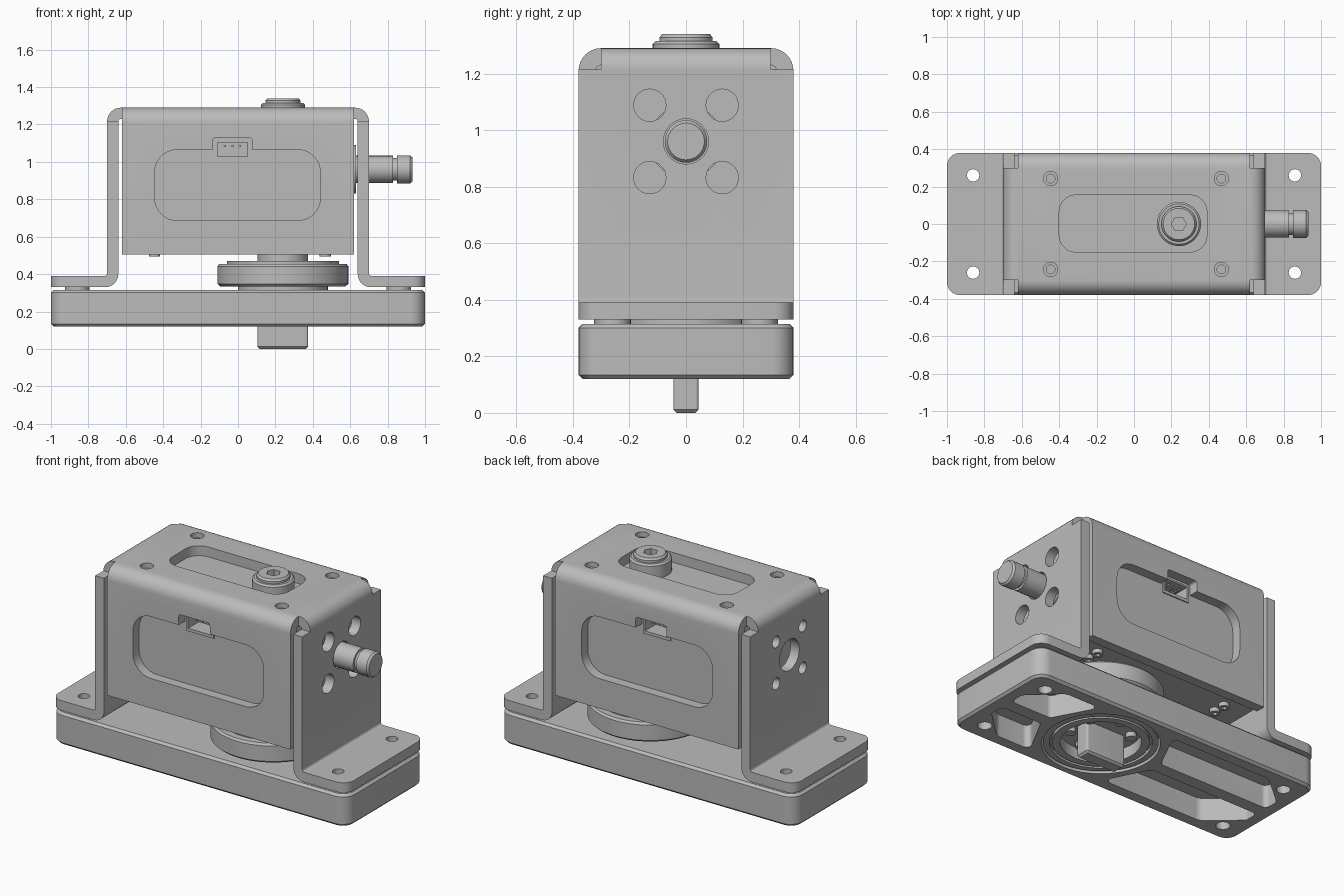
import bpy, bmesh, math
from mathutils import Vector

if "Cube" in bpy.data.objects:
    bpy.data.objects.remove(bpy.data.objects["Cube"], do_unlink=True)

# One grey metal finish for every part
metal = bpy.data.materials.new("grey metal")
metal.use_nodes = True
GREY = (0.5, 0.5, 0.5, 1)
metal.diffuse_color = GREY
metal.node_tree.nodes["Principled BSDF"].inputs["Base Color"].default_value = GREY

# In-plane coordinates (a, b) and distance t along the axis
PLACE = {"x": lambda a, b, t: Vector((t, a, b)),
         "y": lambda a, b, t: Vector((a, t, b)),
         "z": lambda a, b, t: Vector((a, b, t))}


def finish(name, bm):
    bmesh.ops.recalc_face_normals(bm, faces=bm.faces)
    mesh = bpy.data.meshes.new(name)
    bm.to_mesh(mesh)
    bm.free()
    mesh.materials.append(metal)
    obj = bpy.data.objects.new(name, mesh)
    bpy.context.collection.objects.link(obj)
    return obj


def fillet(points, steps=8):
    """Round each (a, b, radius) corner of an outline."""
    out = []
    for i, p in enumerate(points):
        c = Vector(p[:2])
        r = p[2] if len(p) > 2 else 0
        if not r:
            out.append(c)
            continue
        u = (Vector(points[i - 1][:2]) - c).normalized()
        v = (Vector(points[(i + 1) % len(points)][:2]) - c).normalized()
        half = u.angle(v) / 2
        mid = c + (u + v).normalized() * (r / math.sin(half))
        start = c + u * (r / math.tan(half)) - mid
        end = c + v * (r / math.tan(half)) - mid
        sweep = end.angle_signed(start)
        for k in range(steps + 1):
            t = sweep * k / steps
            out.append(mid + Vector((start.x * math.cos(t) - start.y * math.sin(t),
                                     start.x * math.sin(t) + start.y * math.cos(t))))
    return out


def prism(name, points, axis, lo, hi, chamfer=0):
    bm = bmesh.new()
    face = bm.faces.new([bm.verts.new(PLACE[axis](p.x, p.y, lo)) for p in fillet(points)])
    new = bmesh.ops.extrude_face_region(bm, geom=[face])["geom"]
    shift = PLACE[axis](0, 0, hi - lo)
    for v in new:
        if isinstance(v, bmesh.types.BMVert):
            v.co += shift
    if chamfer:
        rim = {e for f in bm.faces if len(f.verts) > 4 for e in f.edges}
        bmesh.ops.bevel(bm, geom=list(rim), offset=chamfer, segments=1, affect="EDGES")
    return finish(name, bm)


def rect(a0, a1, b0, b1, r=0):
    return [(a0, b0, r), (a1, b0, r), (a1, b1, r), (a0, b1, r)]


def lathe(name, profile, center, axis="z", sides=48):
    """Turn a (radius, distance) profile around an axis."""
    bm = bmesh.new()
    rings = []
    for r, t in profile:
        rings.append([bm.verts.new(PLACE[axis](center[0] + r * math.cos(k * math.tau / sides),
                                               center[1] + r * math.sin(k * math.tau / sides), t))
                      for k in range(sides)])
    for low, high in zip(rings, rings[1:]):
        for k in range(sides):
            n = (k + 1) % sides
            bm.faces.new((low[k], low[n], high[n], high[k]))
    bm.faces.new(rings[0])
    bm.faces.new(rings[-1])
    return finish(name, bm)


def disc(name, r, center, lo, hi, axis="z", sides=32):
    return lathe(name, [(r, lo), (r, hi)], center, axis, sides)


def cut(target, *cutters, mode="DIFFERENCE"):
    bpy.context.view_layer.objects.active = target
    for c in cutters:
        m = target.modifiers.new("cut", "BOOLEAN")
        m.operation, m.solver, m.object = mode, "EXACT", c
        bpy.ops.object.modifier_apply(modifier=m.name)
        bpy.data.objects.remove(c, do_unlink=True)
    return target


AXLE = 0.24        # x of the output axis
SHAFT_Z = 0.96     # height of the side shaft
CONN = -0.03       # x of the connectors
FEET = [(x, y) for x in (-0.86, 0.86) for y in (-0.26, 0.26)]
SCREWS = [(x, y) for x in (-0.446, 0.467) for y in (-0.243, 0.243)]

# Base plate with bearing bore, mounting holes and lightening pockets
base = prism("base_plate", rect(-1, 1, -0.38, 0.38, 0.08), "z", 0.12, 0.315, 0.014)
cut(base, disc("bore", 0.33, (AXLE, 0), 0, 0.28, sides=64))
cut(base, disc("hub_bore", 0.25, (AXLE, 0), 0.2, 0.4, sides=64))
for p in FEET:
    cut(base, disc("hole", 0.04, p, 0, 0.4))
for s in (-1, 1):
    long_pocket = [(-0.92, 0.04, 0.03), (-0.92, 0.13, 0.03), (-0.72, 0.3, 0.06),
                   (-0.03, 0.3, 0.03), (-0.16, 0.04, 0.03)]
    short_pocket = [(0.92, 0.04, 0.03), (0.92, 0.13, 0.03), (0.74, 0.3, 0.06),
                    (0.5, 0.3, 0.03), (0.64, 0.04, 0.03)]
    for pocket in (long_pocket, short_pocket):
        cut(base, prism("pocket", [(a, s * b, r) for a, b, r in pocket], "z", 0, 0.26))

# Bearing rings and output hub under the plate
for name, outer, inner in (("outer_bearing_ring", 0.32, 0.285), ("inner_bearing_ring", 0.27, 0.225)):
    ring = disc(name, outer, (AXLE, 0), 0.13, 0.29, sides=64)
    cut(ring, disc("ring_bore", inner, (AXLE, 0), 0, 0.4, sides=64))
disc("bearing_seal", 0.32, (AXLE, 0), 0.15, 0.28, sides=64)
cut(bpy.data.objects["bearing_seal"], disc("seal_bore", 0.225, (AXLE, 0), 0, 0.4, sides=64))
disc("output_hub", 0.24, (AXLE, 0), 0.2, 0.336, sides=64)
for k in range(6):
    a = k * math.tau / 6 + math.pi / 6
    disc("hub_bolt", 0.03, (AXLE + 0.17 * math.cos(a), 0.17 * math.sin(a)), 0.17, 0.21, sides=20)
prism("output_tab", rect(AXLE - 0.135, AXLE + 0.135, -0.045, 0.045, 0.012), "z", 0, 0.21, 0.012)

# Turntable disc between plate and body
lathe("turntable", [(0.335, 0.335), (0.35, 0.348), (0.35, 0.442), (0.34, 0.455), (0.3, 0.455),
                    (0.3, 0.47), (0.135, 0.47), (0.135, 0.53)], (AXLE, 0), sides=72)

# Foot spacers
for p in FEET:
    spacer = disc("foot_spacer", 0.065, p, 0.31, 0.335)
    cut(spacer, disc("hole", 0.033, p, 0.2, 0.5))

# Side brackets: foot, wall and the bend onto the top
for s, name in ((-1, "right"), (1, "left")):
    outline = [(1, 0.33), (0.64, 0.33, 0.07), (0.64, 1.215), (0.7, 1.215), (0.7, 0.39, 0.015), (1, 0.39)]
    wall = prism(name + "_bracket", [(s * p[0], *p[1:]) for p in outline], "y", -0.38, 0.38)
    cut(wall, prism("corner_trim", rect(-1, 1, -0.38, 0.38, 0.07), "z", 0, 2), mode="INTERSECT")
    for x, y in FEET:
        if x * s > 0:
            cut(wall, disc("hole", 0.033, (x, y), 0.2, 0.5))
    center_r, bolt_r = (0.08, 0.057) if s > 0 else (0.095, 0.035)
    lo, hi = sorted((s * 0.6, s * 0.75))
    cut(wall, disc("hole", center_r, (0, SHAFT_Z), lo, hi, "x"))
    for y in (-0.128, 0.128):
        for z in (-0.128, 0.128):
            cut(wall, disc("hole", bolt_r, (y, SHAFT_Z + z), lo, hi, "x"))
    bend = [(0.62, 1.23), (0.62, 1.29), (0.7, 1.29, 0.074), (0.7, 1.215), (0.64, 1.215), (0.64, 1.23, 0.012)]
    prism(name + "_bend", [(s * p[0], *p[1:]) for p in bend], "y", -0.3, 0.3)

# Folded cover: front, top and back sheets with windows
cover = prism("cover", [(-0.38, 0.505), (-0.38, 1.29, 0.08), (0.38, 1.29, 0.08), (0.38, 0.505),
                        (0.32, 0.505), (0.32, 1.23, 0.02), (-0.32, 1.23, 0.02), (-0.32, 0.505)],
              "x", -0.62, 0.62)
cut(cover, prism("window", rect(-0.445, 0.44, 0.687, 1.065, 0.12), "y", -1, 1),
    prism("notch", rect(CONN - 0.105, CONN + 0.105, 0.95, 1.13, 0.015), "y", -1, 1),
    prism("slot", rect(-0.4, 0.39, -0.15, 0.155, 0.09), "z", 1.1, 1.5))
for p in SCREWS:
    cut(cover, disc("hole", 0.038, p, 1.1, 1.5))

# Inner body with a connector socket on both long sides
body = prism("body", rect(-0.612, 0.612, -0.318, 0.318), "z", 0.52, 1.228)
for s in (-1, 1):
    lo, hi = sorted((s * 0.22, s * 0.36))
    prism("socket_shell", rect(CONN - 0.092, CONN + 0.092, 1.012, 1.115), "y", *sorted((s * 0.2, s * 0.325)))
    shell = bpy.context.collection.objects[-1]
    opening = rect(CONN - 0.08, CONN + 0.08, 1.03, 1.105)
    cut(shell, prism("socket_opening", opening, "y", lo, hi))
    cut(body, prism("socket_opening", opening, "y", lo, hi))
    for k in (-1, 0, 1):
        disc("connector_pin", 0.007, (CONN + 0.04 * k, 1.085), *sorted((s * 0.21, s * 0.31)), "y", 8)

# Body screws above and below
for x, y in SCREWS:
    disc("top_screw", 0.026, (x, y), 1.22, 1.265, sides=20)
    for offset in (0, 0.08):
        screw = disc("bottom_screw", 0.03, (x, y - math.copysign(offset, y)), 0.495, 0.53, sides=20)
        cut(screw, disc("socket", 0.015, (x, y - math.copysign(offset, y)), 0.4, 0.51, sides=6))

# Top bearing cap with a hex socket
cap = lathe("top_cap", [(0.118, 1.22), (0.118, 1.305), (0.108, 1.315), (0.094, 1.315),
                        (0.094, 1.328), (0.084, 1.34)], (AXLE, 0))
cut(cap, disc("hex_socket", 0.04, (AXLE, 0), 1.3, 1.4, sides=6))

# Side shaft with a retaining groove and a boss
lathe("side_shaft", [(0.13, 0.6), (0.13, 0.632), (0.073, 0.632), (0.073, 0.83), (0.06, 0.83),
                     (0.06, 0.85), (0.075, 0.85), (0.075, 0.92), (0.065, 0.932)], (0, SHAFT_Z), "x")

# Smooth curved faces, keep edges sharp
bpy.ops.object.select_all(action="DESELECT")
for obj in bpy.context.collection.objects:
    if obj.type == "MESH":
        obj.select_set(True)
        bpy.context.view_layer.objects.active = obj
bpy.ops.object.shade_smooth_by_angle(angle=math.radians(30))
